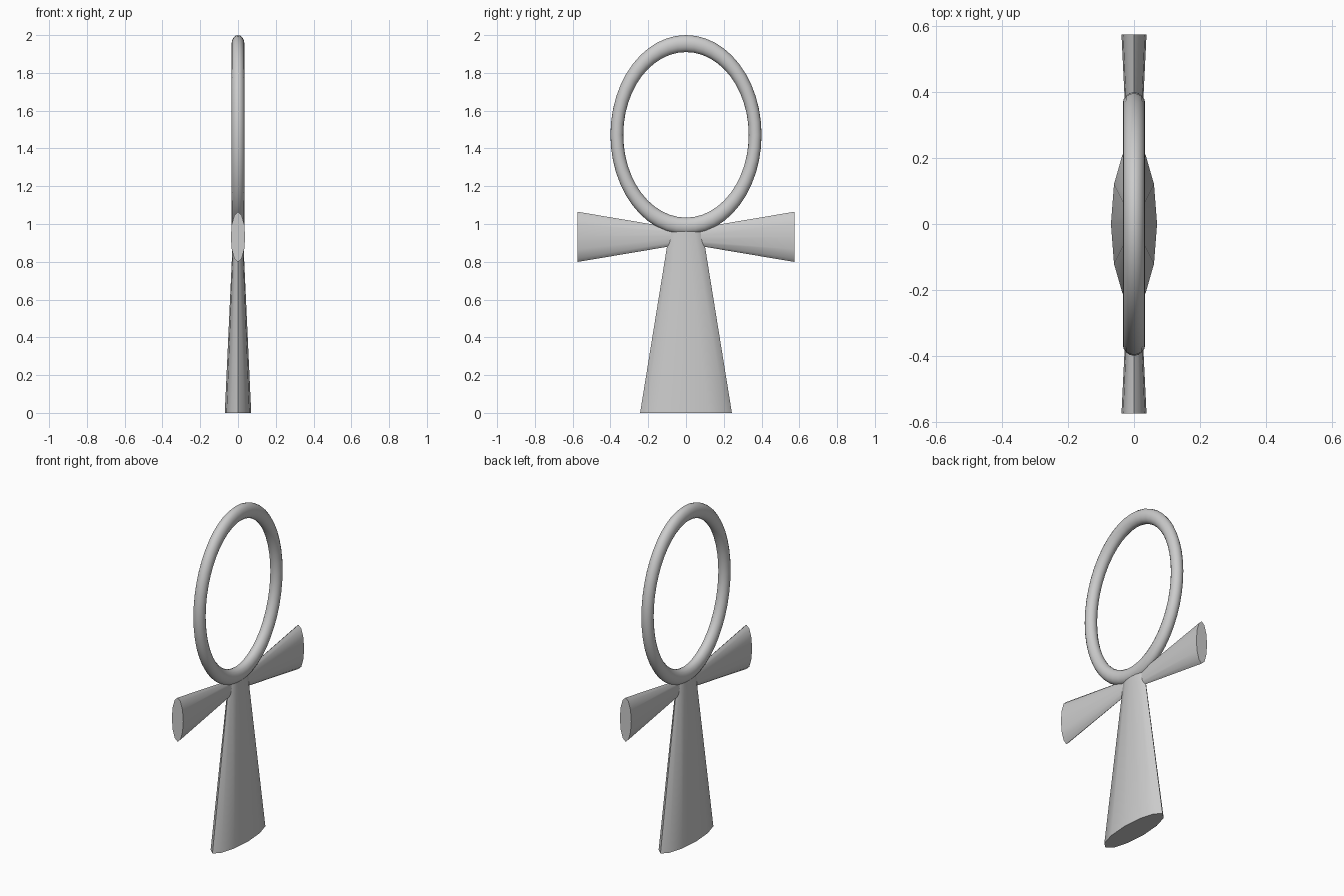
import bpy, math
from mathutils import Matrix, Vector

if "Cube" in bpy.data.objects:
    bpy.data.objects.remove(bpy.data.objects["Cube"])


def finish(name):
    ob = bpy.context.object
    ob.name = name
    bpy.ops.object.shade_smooth_by_angle(angle=math.radians(50))
    return ob


def flared_bar(name, wide, narrow, length, matrix):
    """Flattened 12-sided cone: wide end at local z=0, (x, y) half sizes."""
    bpy.ops.mesh.primitive_cone_add(vertices=12, radius1=1, radius2=0.5, depth=1)
    ob = bpy.context.object
    for v in ob.data.vertices:
        far = v.co.z > 0
        d = v.co.xy.normalized()
        half = narrow if far else wide
        v.co = Vector((d.x * half[0], d.y * half[1], length if far else 0))
    ob.data.transform(matrix)
    return finish(name)


# Oval loop, standing in the YZ plane
bpy.ops.mesh.primitive_torus_add(major_radius=0.366, minor_radius=0.034,
                                 major_segments=48, minor_segments=16)
bpy.context.object.data.transform(
    Matrix.Translation((0, 0, 1.472)) @ Matrix.Diagonal((1, 1, 1.32, 1))
    @ Matrix.Rotation(math.pi / 2, 4, 'Y'))
finish("loop")

# Tapered leg
flared_bar("leg", (0.07, 0.243), (0.0255, 0.087), 0.965, Matrix.Identity(4))

# Flared side arms, wide ends outward
for side, name in ((1, "arm_right"), (-1, "arm_left")):
    flared_bar(name, (0.038, 0.133), (0.0115, 0.041), 0.545,
               Matrix.Translation((0, side * 0.575, 0.932))
               @ Matrix.Rotation(side * math.pi / 2, 4, 'X'))
